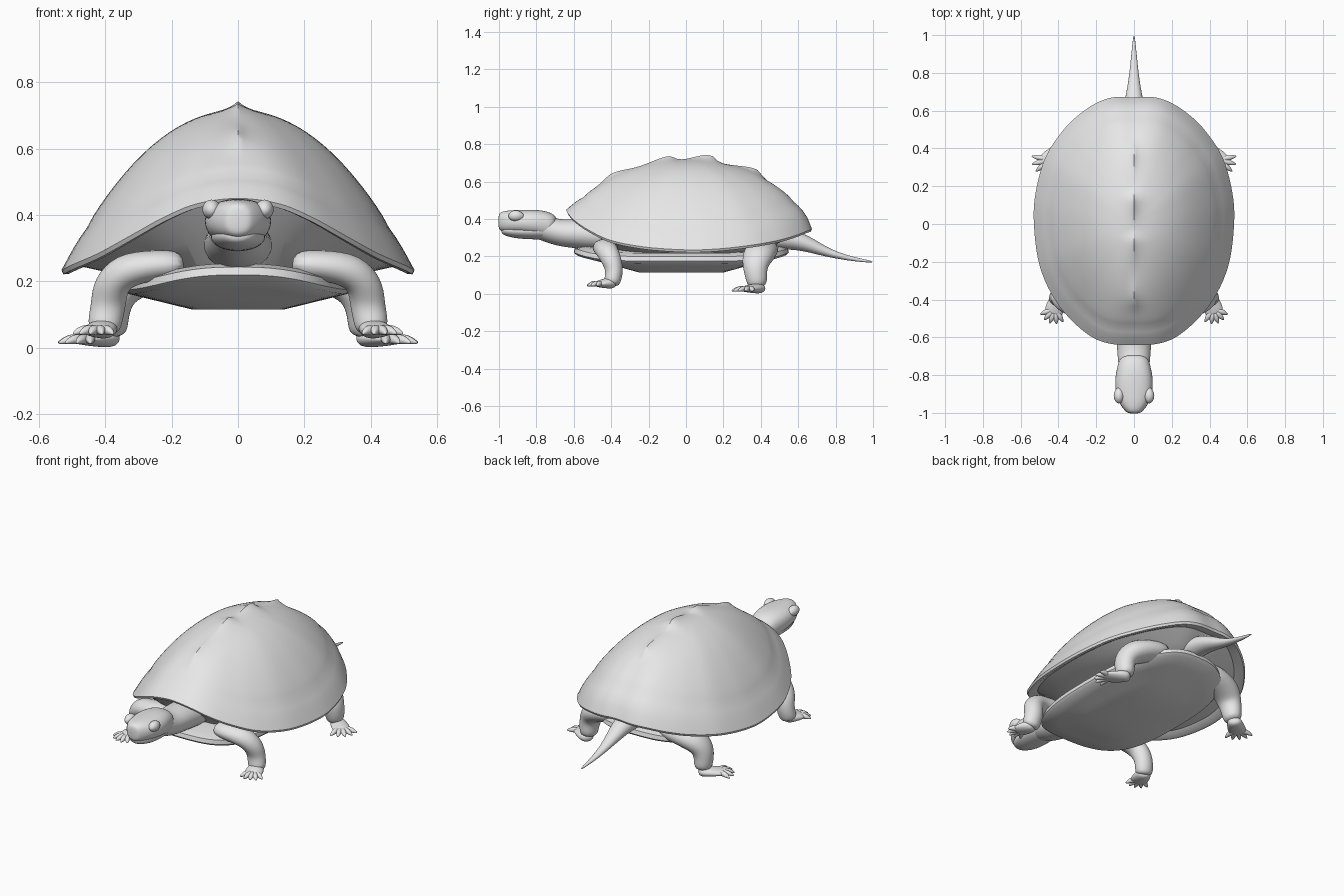
import bpy, bmesh, math
from mathutils import Vector

cube = bpy.data.objects.get("Cube")
if cube:
    bpy.data.objects.remove(cube, do_unlink=True)

grey = bpy.data.materials.new("plain grey")
grey.use_nodes = True
grey.diffuse_color = (0.8, 0.8, 0.8, 1)
grey.node_tree.nodes["Principled BSDF"].inputs["Base Color"].default_value = grey.diffuse_color


def loft(name, rings, subdivide=True):
    """Skin a row of closed rings and cap both ends."""
    bm = bmesh.new()
    loops = [[bm.verts.new(p) for p in ring] for ring in rings]
    count = len(loops[0])
    for a, b in zip(loops, loops[1:]):
        for i in range(count):
            j = (i + 1) % count
            bm.faces.new((a[i], a[j], b[j], b[i]))
    bm.faces.new(loops[0])
    bm.faces.new(loops[-1])
    bmesh.ops.recalc_face_normals(bm, faces=bm.faces)
    for face in bm.faces:
        face.smooth = True
    mesh = bpy.data.meshes.new(name)
    bm.to_mesh(mesh)
    bm.free()
    obj = bpy.data.objects.new(name, mesh)
    bpy.context.collection.objects.link(obj)
    mesh.materials.append(grey)
    if subdivide:
        mod = obj.modifiers.new("smooth", "SUBSURF")
        mod.levels = mod.render_levels = 2
    else:
        bpy.ops.object.select_all(action="DESELECT")
        obj.select_set(True)
        bpy.context.view_layer.objects.active = obj
        bpy.ops.object.shade_smooth_by_angle(angle=math.radians(40))
    return obj


def tube(name, stations, up=(0, 0, 1), side=1, box=1.0, sides=12):
    """Loft ellipses along a path; each station is x, y, z, half width, half height."""
    path = [Vector(s[:3]) for s in stations]
    rings = []
    for k, (centre, station) in enumerate(zip(path, stations)):
        tangent = path[min(k + 1, len(path) - 1)] - path[max(k - 1, 0)]
        across = tangent.cross(Vector(up)).normalized()
        above = across.cross(tangent).normalized()
        ring = []
        for i in range(sides):
            a = math.tau * i / sides
            c, s = math.cos(a), math.sin(a)
            c, s = math.copysign(abs(c) ** box, c), math.copysign(abs(s) ** box, s)
            p = centre + 1.04 * (across * c * station[3] + above * s * station[4])
            ring.append((p.x * side, p.y, p.z))
        rings.append(ring)
    return loft(name, rings)


def closed_spline(points, steps):
    """Smooth closed loop through the points."""
    pts = [Vector(p) for p in points]
    n, out = len(pts), []
    for i in range(n):
        a, b, c, d = (pts[(i + k) % n] for k in (-1, 0, 1, 2))
        for j in range(steps):
            t = j / steps
            out.append(b + 0.5 * t * (c - a + t * (2 * a - 5 * b + 4 * c - d
                                                   + t * (3 * b - 3 * c + d - a))))
    return out


# Domed shell: rim outline, keel bumps and tucked-under lip
half_rim = [(0, -.64, .45), (.12, -.635, .435), (.22, -.6, .395), (.32, -.52, .34),
            (.42, -.4, .285), (.5, -.22, .25), (.53, 0, .235), (.52, .17, .24),
            (.47, .35, .26), (.38, .49, .285), (.29, .58, .31), (.19, .645, .335),
            (.1, .672, .345), (0, .67, .35)]
rim = closed_spline(half_rim + [(-x, y, z) for x, y, z in half_rim[-2:0:-1]], 5)
KEEL = [(-.4, .025, .05, .09), (-.09, .025, .1, .035), (.13, .035, .1, .035), (.38, .03, .1, .03)]


def dome_point(p, s):
    x, y = p.x * s, p.y * s
    fullness = 1 - 0.3 * max(0, p.y / .67) ** 2
    z = p.z + (.715 - p.z) * max(0, 1 - s ** 2.1) ** fullness
    z -= .007 * math.exp(-((s - .86) / .03) ** 2)
    for centre, height, before, after in KEEL:
        spread = before if y < centre else after
        z += height * math.exp(-((y - centre) / spread) ** 2 - abs(x) / .035)
    return x, y, z


RINGS = 28
shell_rings = [[dome_point(p, max(k / RINGS, .01)) for p in rim] for k in range(RINGS + 1)]
for s, drop, sink in ((.99, -.013, 0), (.96, -.012, 0), (.9, .015, .1), (.78, .01, .5), (.6, 0, 1)):
    shell_rings.append([(p.x * s, p.y * s, (p.z + drop) * (1 - sink) + .22 * sink) for p in rim])
loft("shell", shell_rings, False)

# Belly plate with a flat centre and upturned ends
def belly_ring(s, lift):
    ring = []
    for i in range(64):
        a = math.tau * i / 64
        c, n = math.cos(a), math.sin(a)
        x = .34 * math.copysign(abs(c) ** .75, c)
        y = .575 * math.copysign(abs(n) ** .75, n)
        edge = .165 + .045 * abs(n) ** 4
        z = .115 + (edge - .115) * max(0, (s - .4) / .6) + lift
        ring.append((x * s, y * s - .025, z))
    return ring


loft("belly_plate", [belly_ring(s, lift) for s, lift in
     ((.1, 0), (.4, 0), (.6, 0), (.8, 0), (.97, 0), (1, .01), (.99, .035), (.9, .06), (.6, .1))], False)

# Neck, head, jaw and tail
def along_y(name, rows, box=1.0):
    tube(name, [(0,) + row for row in rows], box=box)


along_y("neck", [(-.35, .3, .11, .08), (-.5, .315, .1, .08), (-.6, .322, .095, .078),
                 (-.68, .325, .088, .07), (-.75, .35, .083, .07), (-.82, .36, .07, .055)])
along_y("head", [(-.7, .35, .075, .06), (-.75, .37, .086, .072), (-.81, .38, .1, .07),
                 (-.89, .384, .1, .064), (-.95, .386, .078, .06), (-.99, .386, .048, .052),
                 (-1.004, .386, .03, .036)], box=.85)
along_y("jaw", [(-.7, .335, .065, .045), (-.8, .335, .086, .045), (-.9, .335, .08, .041),
                (-.96, .338, .056, .03), (-.988, .34, .028, .018)])
along_y("tail", [(.42, .3, .08, .06), (.56, .292, .064, .055), (.65, .267, .05, .042),
                 (.75, .222, .03, .024), (.85, .194, .019, .014), (.94, .178, .01, .009),
                 (1.0, .17, .003, .004)])


def foot(name, heel, ball, thick, toes, reach, side):
    """Wedge-shaped foot with a fan of clawed toes."""
    heel, ball = Vector(heel), Vector(ball)
    mid = heel.lerp(ball, .5)
    tube(name, [(*heel, .036, thick), (*mid, .048, thick * .9),
                (*ball, .052, thick * .6), (*ball.lerp(mid, -.4), .035, thick * .4)], side=side)
    aim = math.atan2(ball.y - heel.y, ball.x - heel.x)
    for i in range(toes):
        a = aim + math.radians(50) * (2 * i / (toes - 1) - 1)
        ray = Vector((math.cos(a), math.sin(a), 0))
        root = mid.lerp(ball, .6)
        stations = []
        for t, drop, r in ((.2, 0, .017), (.55, 0, .016), (.75, .004, .013), (1, .012, .003)):
            stations.append((*(root + ray * reach * t - Vector((0, 0, drop))), r, r))
        tube(f"{name}_toe_{i + 1}", stations, side=side, sides=8)


# Mirrored eyes, limbs and feet
for label, side in (("left", 1), ("right", -1)):
    tube(f"{label}_eye", [(.082, -.95, .412, .008, .008), (.08, -.935, .415, .024, .026),
                          (.08, -.91, .418, .03, .032), (.08, -.885, .415, .024, .026),
                          (.08, -.865, .412, .008, .008)], side=side, sides=10)
    tube(f"{label}_front_leg", [(.16, -.42, .25, .045, .07), (.25, -.44, .25, .045, .065),
                                (.345, -.425, .235, .055, .06), (.385, -.4, .185, .056, .054),
                                (.39, -.382, .13, .052, .048), (.4, -.39, .08, .052, .046),
                                (.405, -.4, .045, .045, .04)], up=(0, 1, 0), side=side)
    foot(f"{label}_front_foot", (.395, -.375, .06), (.425, -.465, .053), .032, 5, .085, side)
    tube(f"{label}_hind_leg", [(.12, .42, .25, .05, .075), (.24, .41, .235, .06, .085),
                               (.335, .385, .205, .068, .085), (.375, .368, .15, .06, .068),
                               (.382, .375, .09, .052, .058), (.38, .385, .03, .046, .05)],
         up=(0, 1, 0), side=side)
    foot(f"{label}_hind_foot", (.365, .41, .03), (.465, .325, .026), .029, 5, .1, side)
